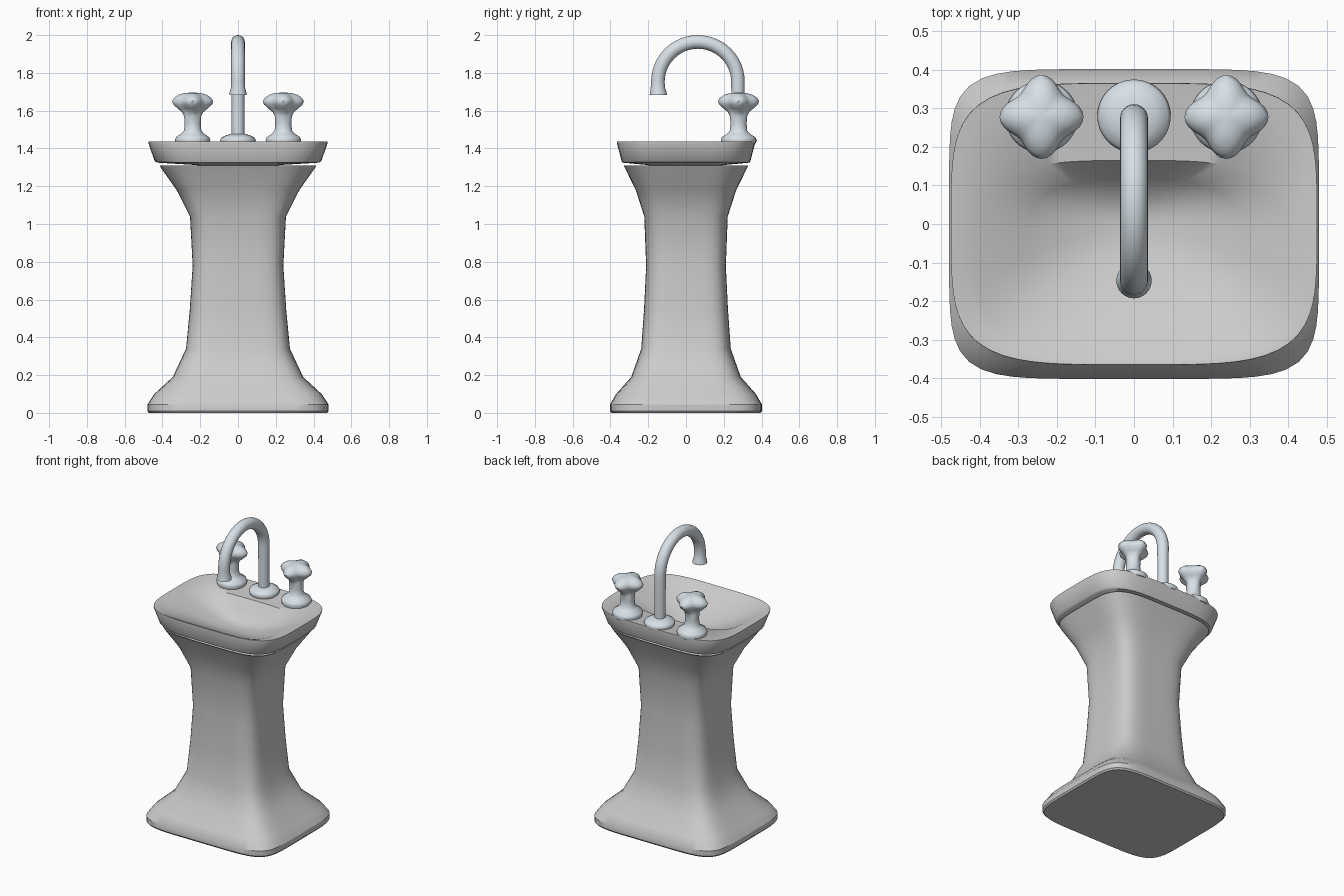
import bpy, bmesh
from math import sin, cos, pi, radians

if "Cube" in bpy.data.objects:
    bpy.data.objects.remove(bpy.data.objects["Cube"])

chrome = bpy.data.materials.new("chrome")
chrome.diffuse_color = (0.68, 0.75, 0.80, 1)
chrome.use_nodes = True
chrome.node_tree.nodes["Principled BSDF"].inputs["Base Color"].default_value = chrome.diffuse_color


def finish(ob, angle=32):
    bpy.ops.object.select_all(action='DESELECT')
    ob.select_set(True)
    bpy.context.view_layer.objects.active = ob
    bpy.ops.object.shade_smooth_by_angle(angle=radians(angle))


def loft(name, rings, mat=None, angle=32):
    """Skin a stack of rings (lists of points) and cap both ends."""
    bm = bmesh.new()
    loops = [[bm.verts.new(p) for p in r] for r in rings]
    n = len(loops[0])
    for a, b in zip(loops, loops[1:]):
        for i in range(n):
            j = (i + 1) % n
            bm.faces.new((a[i], a[j], b[j], b[i]))
    bm.faces.new(loops[0][::-1])
    bm.faces.new(loops[-1])
    bmesh.ops.recalc_face_normals(bm, faces=bm.faces)
    me = bpy.data.meshes.new(name)
    bm.to_mesh(me)
    bm.free()
    ob = bpy.data.objects.new(name, me)
    bpy.context.collection.objects.link(ob)
    if mat:
        me.materials.append(mat)
    finish(ob, angle)
    return ob


def rounded(z, hx, hy, n, cy=0.0, count=96):
    """Rounded-rectangle (superellipse) section."""
    pts = []
    for i in range(count):
        t = 2 * pi * i / count
        # spread samples evenly towards the corners
        c, s = cos(t), sin(t)
        r = (abs(c) ** n + abs(s) ** n) ** (-1 / n)
        pts.append((hx * r * c, cy + hy * r * s, z))
    return pts


def turned(name, x, y, profile, lobe_from=9.0):
    """Lathe a (radius, z) profile; rings above lobe_from get four lobes."""
    rings = []
    for r, z in profile:
        k = 0.13 if z >= lobe_from else 0.0
        rings.append([(x + r * (1 - k + k * cos(4 * t)) * cos(t),
                       y + r * (1 - k + k * cos(4 * t)) * sin(t), z)
                      for t in (2 * pi * i / 48 for i in range(48))])
    return loft(name, rings, chrome, 50)


# Pedestal: flared foot, waist and flared top with a recessed cap
loft("pedestal", [rounded(*s) for s in (
    (0.0, 0.472, 0.395, 6), (0.01, 0.48, 0.402, 6), (0.045, 0.48, 0.402, 6),
    (0.10, 0.443, 0.37, 6), (0.19, 0.345, 0.29, 5), (0.34, 0.275, 0.237, 4.5),
    (0.55, 0.255, 0.222, 4.5), (0.78, 0.240, 0.211, 4.5), (1.04, 0.254, 0.221, 4.5),
    (1.18, 0.325, 0.266, 4.5), (1.30, 0.41, 0.325, 4.5), (1.31, 0.415, 0.33, 4.5),
    (1.305, 0.40, 0.315, 4.5), (1.20, 0.30, 0.24, 4))])

# Basin: underside, flared rim, then bowl in front of a flat tap deck
loft("basin", [rounded(*s) for s in (
    (1.265, 0.08, 0.06, 3), (1.312, 0.22, 0.20, 4), (1.325, 0.43, 0.338, 4.2),
    (1.335, 0.442, 0.342, 4.2), (1.43, 0.475, 0.366, 4.2), (1.436, 0.475, 0.365, 4.2),
    (1.434, 0.462, 0.352, 4.2), (1.42, 0.40, 0.25, 3.5, -0.085),
    (1.36, 0.28, 0.165, 3, -0.05), (1.31, 0.15, 0.09, 2.5, -0.02),
    (1.295, 0.04, 0.03, 2, -0.01))], angle=40)

# Tap handles: flange, stem and four-lobed knob
for side, x in (("left", -0.24), ("right", 0.24)):
    turned(side + "_handle", x, 0.278, (
        (0.088, 1.425), (0.094, 1.445), (0.088, 1.46), (0.06, 1.478), (0.046, 1.495),
        (0.043, 1.53), (0.045, 1.57), (0.056, 1.592), (0.080, 1.612), (0.102, 1.632),
        (0.109, 1.650), (0.098, 1.668), (0.075, 1.684), (0.045, 1.693), (0.01, 1.696)),
        1.592)

# Spout flange
turned("spout_flange", 0, 0.28, (
    (0.088, 1.425), (0.095, 1.443), (0.088, 1.457), (0.062, 1.470), (0.034, 1.478)))

# Gooseneck spout: tube along a vertical riser, a half circle and a flared tip
R, cy, cz = 0.212, 0.063, 1.752
path = [(0.275, 1.45, 0.034), (0.275, 1.65, 0.034)]
path += [(cy + R * cos(pi * i / 24), cz + R * sin(pi * i / 24), 0.036) for i in range(25)]
path += [(cy - R, 1.72, 0.038), (cy - R + 0.002, 1.697, 0.044), (cy - R + 0.002, 1.684, 0.046)]
rings = []
for k, (y, z, r) in enumerate(path):
    y0, z0, _ = path[max(k - 1, 0)]
    y1, z1, _ = path[min(k + 1, len(path) - 1)]
    d = ((y1 - y0) ** 2 + (z1 - z0) ** 2) ** 0.5
    ty, tz = (y1 - y0) / d, (z1 - z0) / d
    rings.append([(r * cos(t), y + r * sin(t) * tz, z - r * sin(t) * ty)
                  for t in (2 * pi * i / 24 for i in range(24))])
loft("spout", rings, chrome)
